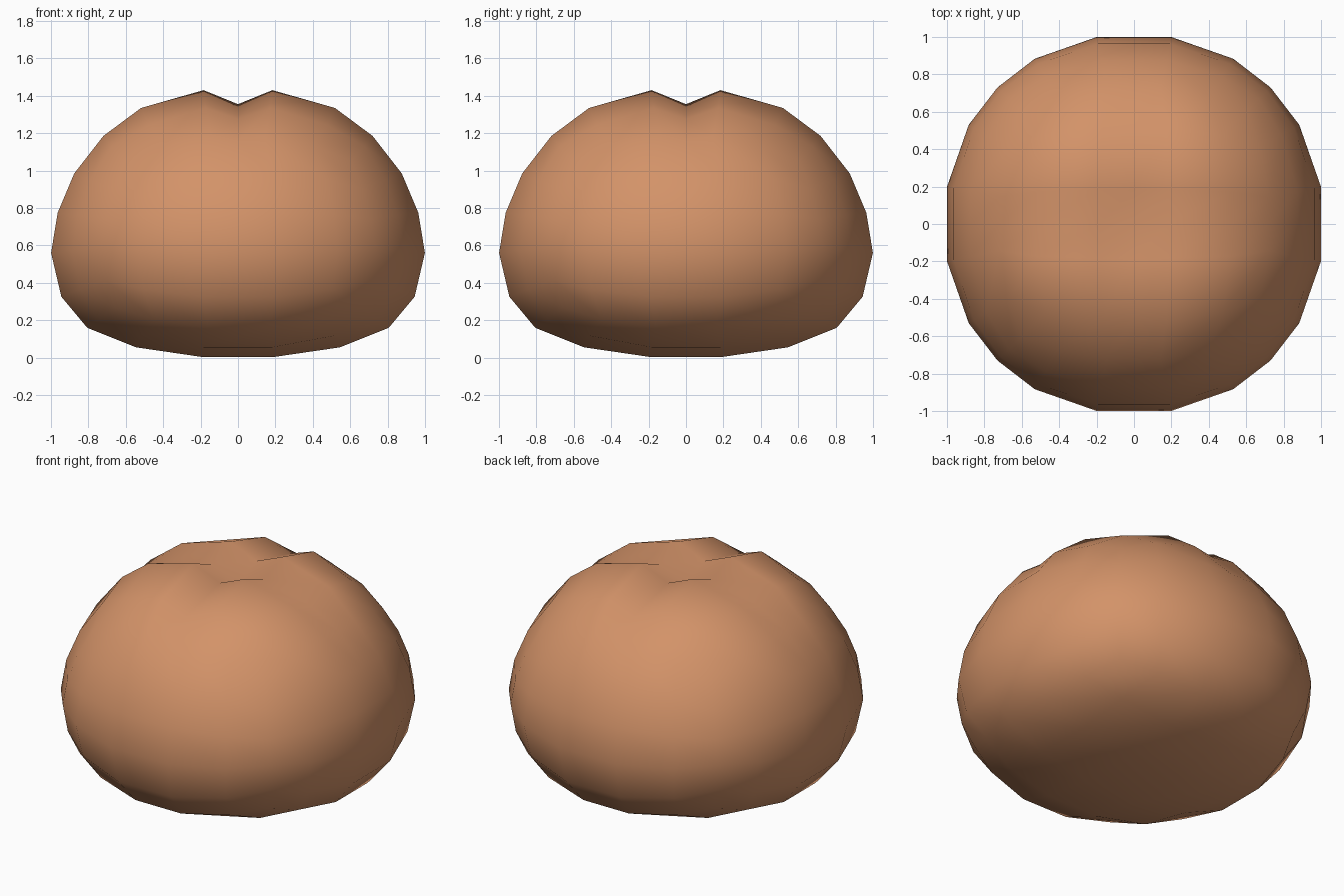
import bpy, bmesh, math
from mathutils import Vector

if "Cube" in bpy.data.objects:
    bpy.data.objects.remove(bpy.data.objects["Cube"])

# Side profile: elevation angle, radius, height
PROFILE = [(-90, 0, 0), (-74.2, .27, .004), (-57.7, .57, .055), (-44.4, .82, .16),
           (-30.5, .96, .325), (-11.1, 1.016, .56), (11.1, .98, .775),
           (30.5, .89, .985), (44.4, .732, 1.185), (57.7, .542, 1.335),
           (74.2, .255, 1.43), (90, 0, 1.44)]


def profile(angle):
    for (a0, r0, z0), (a1, r1, z1) in zip(PROFILE, PROFILE[1:]):
        if angle <= a1:
            t = (angle - a0) / (a1 - a0)
            return r0 + (r1 - r0) * t, z0 + (z1 - z0) * t
    return PROFILE[-1][1:]


# Rounded bun from a cube with five segments per side
bm = bmesh.new()
bmesh.ops.create_cube(bm, size=2)
bmesh.ops.subdivide_edges(bm, edges=bm.edges[:], cuts=4, use_grid_fill=True)
for v in bm.verts:
    x, y, z = v.co
    elev = math.degrees(math.atan2(z, math.hypot(x, y)))
    az = math.atan2(y, x)
    r, h = profile(elev)
    r *= 1 + .021 * math.sin(2 * az) ** 2
    v.co = Vector((r * math.cos(az), r * math.sin(az), h))

# Cross-shaped groove on top, deepest in the middle
for normal in ((1, 0, 0), (0, 1, 0)):
    upper = [f for f in bm.faces if f.calc_center_median().z > 1.0]
    edges = {e for f in upper for e in f.edges}
    verts = {v for f in upper for v in f.verts}
    bmesh.ops.bisect_plane(bm, geom=list(verts) + list(edges) + upper,
                           plane_co=(0, 0, 0), plane_no=normal, dist=1e-5)
for v in bm.verts:
    if v.co.z > 1.1 and min(abs(v.co.x), abs(v.co.y)) < 1e-4:
        d = max(abs(v.co.x), abs(v.co.y))
        if d < .05:
            v.co.z = 1.28
        elif d < .35:
            v.co.z = 1.355
        elif d < .65:
            v.co.z -= .06
        else:
            v.co.z -= .025

bmesh.ops.recalc_face_normals(bm, faces=bm.faces[:])
for f in bm.faces:
    f.smooth = True
mesh = bpy.data.meshes.new("bun")
bm.to_mesh(mesh)
bm.free()

crust = bpy.data.materials.new("baked crust brown")
crust.diffuse_color = (.65, .29, .14, 1)
crust.use_nodes = True
crust.node_tree.nodes["Principled BSDF"].inputs["Base Color"].default_value = crust.diffuse_color
mesh.materials.append(crust)
bpy.context.collection.objects.link(bpy.data.objects.new("bun", mesh))
